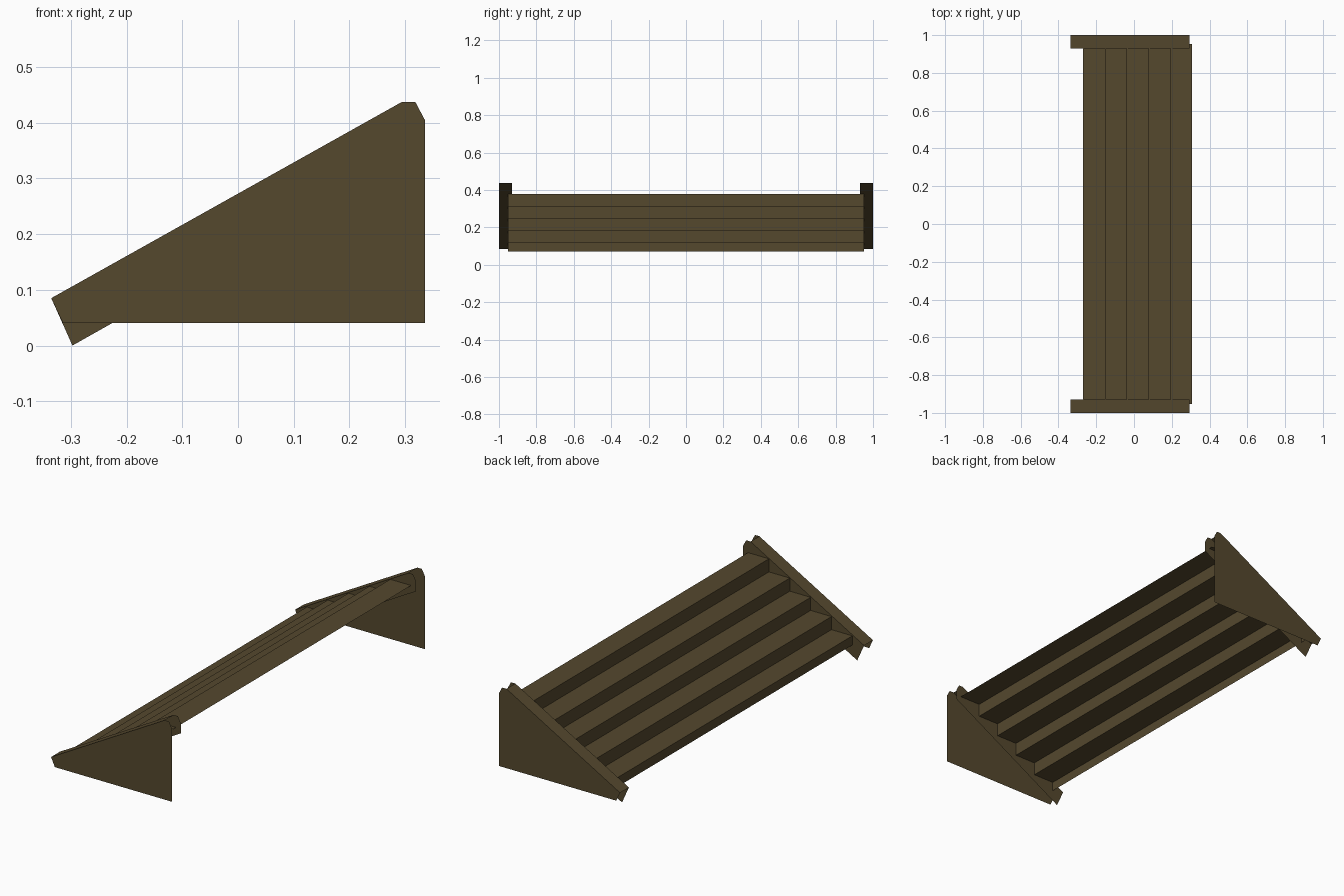
import bpy

if "Cube" in bpy.data.objects:
    bpy.data.objects.remove(bpy.data.objects["Cube"])

wood = bpy.data.materials.new("dark wood")
wood.diffuse_color = (0.09, 0.065, 0.027, 1)
wood.use_nodes = True
wood.node_tree.nodes["Principled BSDF"].inputs["Base Color"].default_value = wood.diffuse_color


def sheet_object(name, verts, faces):
    mesh = bpy.data.meshes.new(name)
    mesh.from_pydata(verts, [], faces)
    mesh.materials.append(wood)
    obj = bpy.data.objects.new(name, mesh)
    bpy.context.collection.objects.link(obj)
    return obj


# Side profiles (x, z): full outer panel and slanted inner stringer board
top_edge = [(-0.335, 0.085), (0.294, 0.437), (0.318, 0.437), (0.335, 0.405)]
outer = top_edge + [(0.335, 0.04), (-0.314, 0.04)]
inner = top_edge + [(0.335, 0.356), (-0.297, 0.0)]

# Each side: outer panel, inner board and sloped cap strip, open at ends and below
for label, s in (("front", -1), ("back", 1)):
    verts = [(x, s * 1.0, z) for x, z in outer] + [(x, s * 0.93, z) for x, z in inner]
    out_face = list(range(6))
    in_face = list(range(11, 5, -1))
    cap = [0, 6, 7, 1]
    faces = [out_face, in_face, cap]
    if s < 0:
        faces = [f[::-1] for f in faces]
    sheet_object(label + "_side", verts, faces)

# Stair treads and risers as one folded sheet
count, run, rise = 5, 0.1155, 0.0655
x0, z_first, half = -0.27, 0.116, 0.953
profile = [(x0, 0.07)]
for i in range(count):
    z = z_first + i * rise
    profile += [(x0 + i * run, z), (x0 + (i + 1) * run, z)]
verts = [(x, y, z) for x, z in profile for y in (-half, half)]
faces = [(2 * i, 2 * i + 2, 2 * i + 3, 2 * i + 1)[::-1] for i in range(len(profile) - 1)]
sheet_object("steps", verts, faces)
